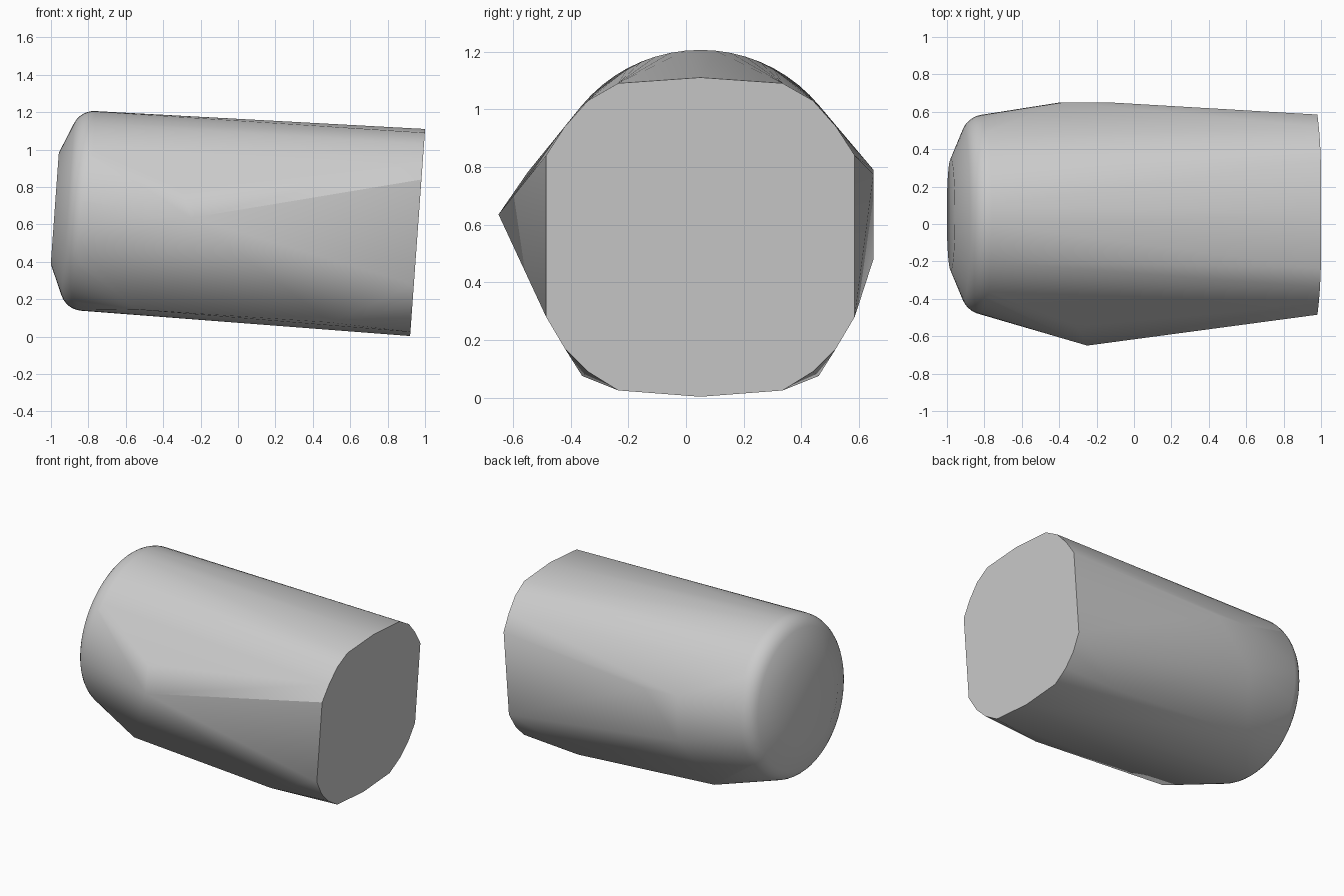
import bpy
import bmesh
import math
from mathutils import Vector

if "Cube" in bpy.data.objects:
    bpy.data.objects.remove(bpy.data.objects["Cube"], do_unlink=True)

MID_Y = 0.05     # lengthwise plane of symmetry
TILT = 0.0724    # the whole body leans down toward +x
SEGMENTS = 64

axis = Vector((-1, 0, TILT)).normalized()
up = Vector((TILT, 0, 1)).normalized()
side = Vector((0, 1, 0))
hub = Vector((-0.80, MID_Y, 0.672))


def ring(offset, radius):
    """Circle of points around the tilted axis."""
    for i in range(SEGMENTS):
        a = math.tau * i / SEGMENTS
        yield hub + axis * offset + (up * math.cos(a) + side * math.sin(a)) * radius


def both_sides(points):
    """Repeat points across the plane of symmetry."""
    for x, half, z in points:
        for sign in (-1, 1):
            yield Vector((x, MID_Y + sign * half, z))


points = []

# Rounded end: shoulder arc, then a cone down to the small disc
for k in range(7):
    a = math.radians(66) * k / 6
    points += ring(0.12 * math.sin(a), 0.535 - 0.12 * (1 - math.cos(a)))
points += ring(0.18, 0.298)

# Flat end plate: half outline as (half width, height)
plate = [(0, 1.11), (0.285, 1.09), (0.39, 1.03), (0.47, 0.94), (0.535, 0.84),
         (0.535, 0.28), (0.47, 0.17), (0.39, 0.09), (0.285, 0.025), (0, 0.003)]
points += both_sides((0.92 + TILT * z, y, z) for y, z in plate)

# Corners of the flattened underside
points += both_sides([(0.5, 0.41, 0.075), (-0.54, 0.41, 0.145)])

# Front peak with its upper shoulder, and the flat bulge at the back
points += [Vector(p) for p in (
    (-0.25, -0.65, 0.635), (-0.3, -0.55, 0.78),
    (-0.38, 0.65, 0.79), (-0.13, 0.65, 0.775), (-0.395, 0.65, 0.48))]

# Wrap everything in one convex skin
bm = bmesh.new()
for p in points:
    bm.verts.new(p)
bmesh.ops.remove_doubles(bm, verts=bm.verts, dist=0.0005)
bmesh.ops.convex_hull(bm, input=bm.verts)
loose = [v for v in bm.verts if not v.link_faces]
bmesh.ops.delete(bm, geom=loose, context="VERTS")
bmesh.ops.dissolve_limit(bm, angle_limit=math.radians(0.4),
                         verts=bm.verts, edges=bm.edges)
bmesh.ops.recalc_face_normals(bm, faces=bm.faces)

mesh = bpy.data.meshes.new("tapered_body")
bm.to_mesh(mesh)
bm.free()
body = bpy.data.objects.new("tapered_body", mesh)
bpy.context.collection.objects.link(body)

# Plain grey material
grey = bpy.data.materials.new("light_grey")
grey.use_nodes = True
grey.diffuse_color = (0.6, 0.6, 0.6, 1)
shader = next(n for n in grey.node_tree.nodes if n.type == "BSDF_PRINCIPLED")
shader.inputs["Base Color"].default_value = grey.diffuse_color
mesh.materials.append(grey)

bpy.ops.object.select_all(action="DESELECT")
body.select_set(True)
bpy.context.view_layer.objects.active = body
bpy.ops.object.shade_smooth_by_angle(angle=math.radians(30))
